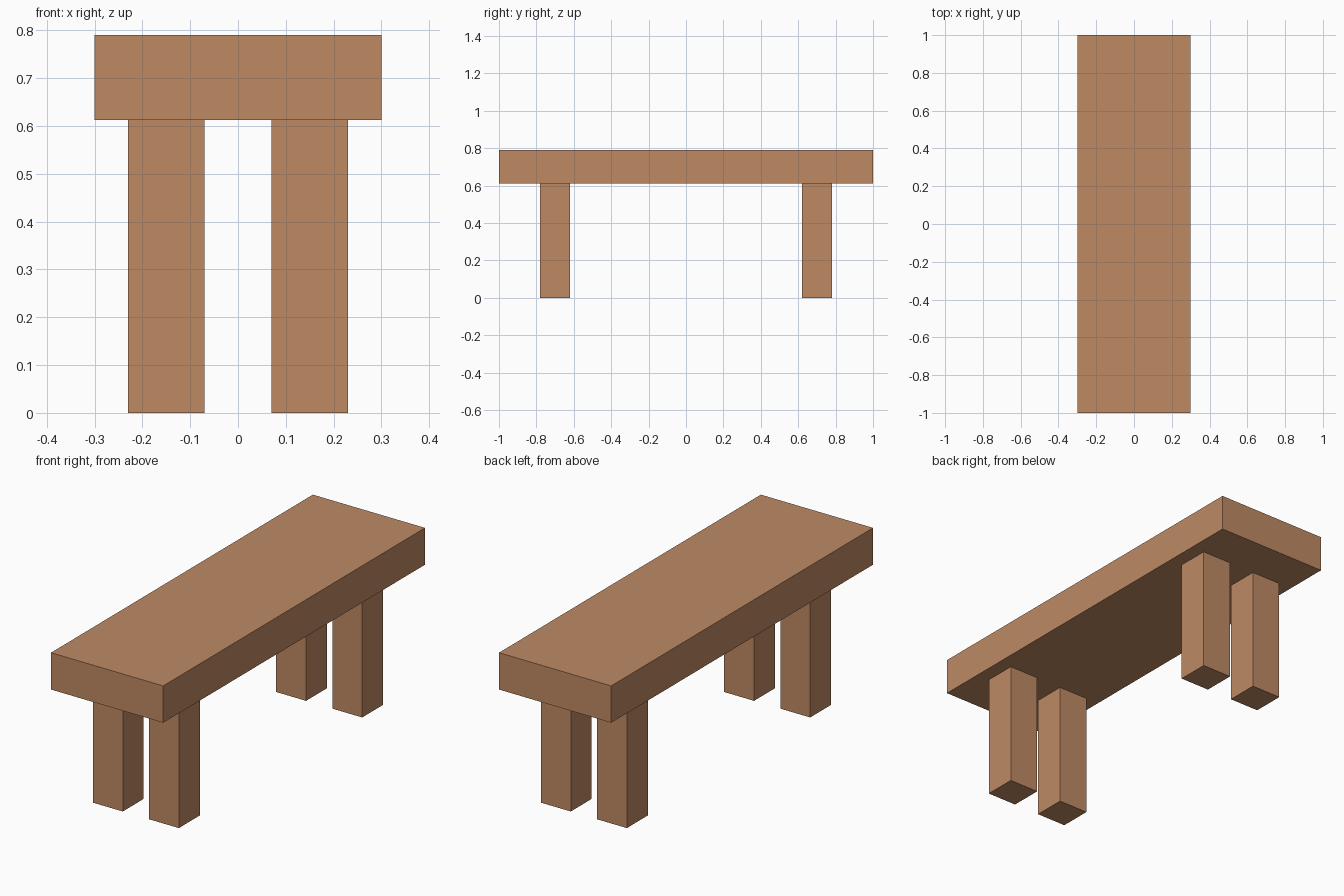
import bpy

if "Cube" in bpy.data.objects:
    bpy.data.objects.remove(bpy.data.objects["Cube"])

wood = bpy.data.materials.new("brown_wood")
wood.diffuse_color = (0.515, 0.254, 0.127, 1.0)
wood.use_nodes = True
wood.node_tree.nodes["Principled BSDF"].inputs["Base Color"].default_value = wood.diffuse_color


def box(name, lo, hi):
    """Axis-aligned box between two corners."""
    centre = [(a + b) / 2 for a, b in zip(lo, hi)]
    bpy.ops.mesh.primitive_cube_add(size=1, location=centre)
    obj = bpy.context.object
    obj.name = name
    obj.scale = [b - a for a, b in zip(lo, hi)]
    bpy.ops.object.transform_apply(location=False, rotation=False, scale=True)
    obj.data.materials.append(wood)
    return obj


SEAT_BOTTOM, SEAT_TOP = 0.612, 0.79
LEG = 0.08  # half width of a leg

# Seat slab
box("seat", (-0.30, -1.0, SEAT_BOTTOM), (0.30, 1.0, SEAT_TOP))

# Four square legs
for y, end in ((-0.70, "front"), (0.70, "back")):
    for x, side in ((-0.15, "left"), (0.15, "right")):
        box(f"{end}_{side}_leg", (x - LEG, y - LEG, 0), (x + LEG, y + LEG, SEAT_BOTTOM))
